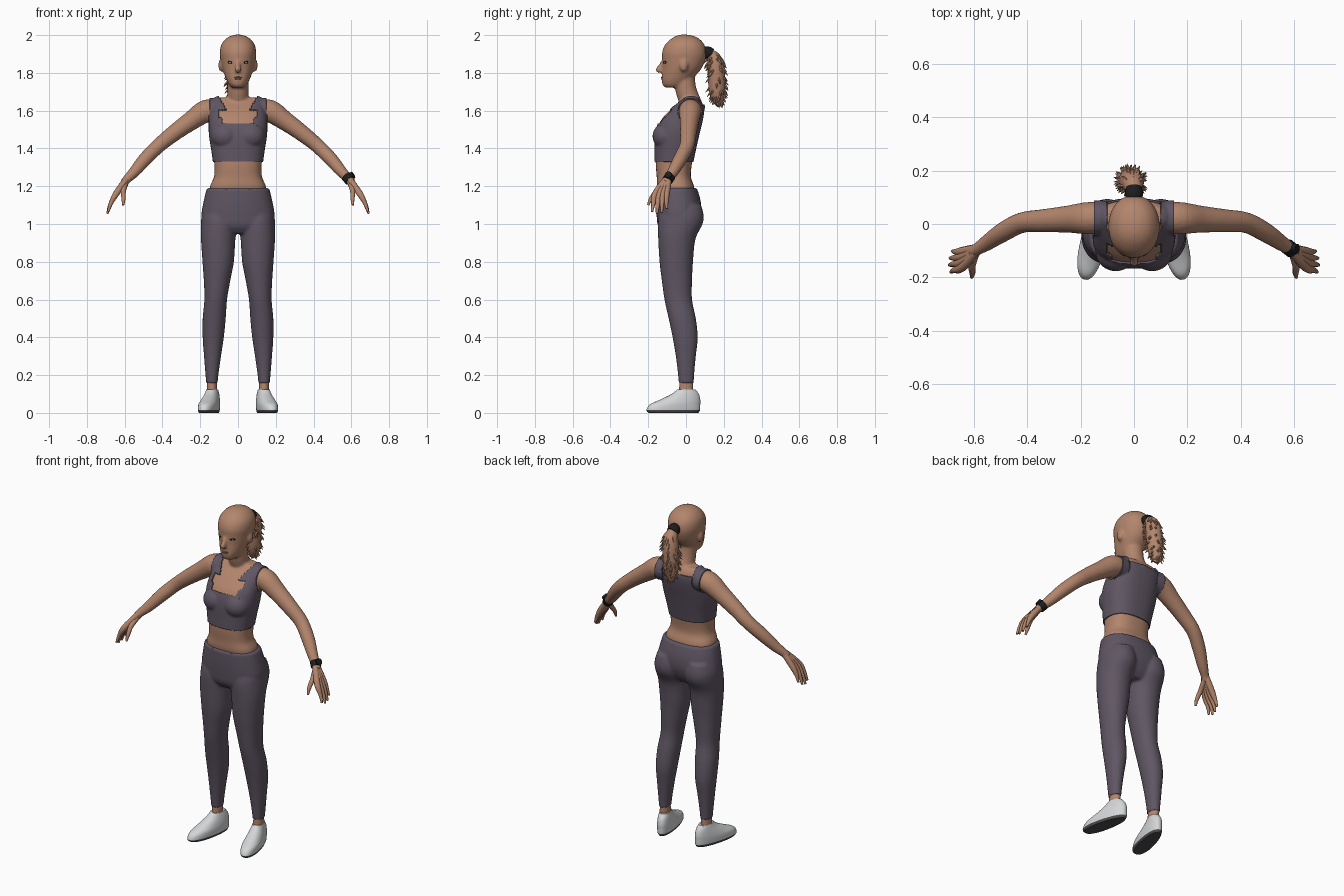
import bpy, bmesh, random
from math import sin, cos, pi, copysign, radians
from mathutils import Vector, Matrix

if "Cube" in bpy.data.objects:
    bpy.data.objects.remove(bpy.data.objects["Cube"])
random.seed(4)


def material(name, *rgb):
    m = bpy.data.materials.new(name)
    m.use_nodes = True
    m.diffuse_color = (*rgb, 1)
    m.node_tree.nodes["Principled BSDF"].inputs["Base Color"].default_value = (*rgb, 1)
    return m


SKIN = material("skin", .45, .235, .15)
LIPS = material("lips", .33, .15, .1)
CLOTH = material("purple grey fabric", .115, .093, .125)
WHITE = material("shoe white", .66, .67, .68)
SOLE = material("sole grey", .07, .07, .075)
BLACK = material("black", .012, .012, .013)
EYE = material("eye white", .7, .68, .66)


def spline(rows, k=6):
    """Catmull-Rom resampling of rows of any width."""
    out = []
    for i in range(len(rows) - 1):
        a, b = rows[max(i - 1, 0)], rows[i]
        c, d = rows[i + 1], rows[min(i + 2, len(rows) - 1)]
        for j in range(k):
            t = j / k
            out.append([q + t * (r - p + t * (2 * p - 5 * q + 4 * r - s + t * (3 * (q - r) + s - p))) / 2
                        for p, q, r, s in zip(a, b, c, d)])
    return out + [list(rows[-1])]


def loft(rows, power=2.3, n=40, side=1):
    """Stacked level slices: height, centre x, half width, front y, back y."""
    def bend(v):
        return copysign(abs(v) ** (2 / power), v)
    rings = []
    for z, cx, hx, yf, yb in spline(rows):
        angles = [2 * pi * i / n for i in range(n)]
        rings.append([Vector((side * (cx + hx * bend(cos(a))),
                              (yf + yb) / 2 + (yb - yf) / 2 * bend(sin(a)), z)) for a in angles])
    return rings


def limb(rows, side=1, n=16, k=5):
    """Round tube along points of x, y, z, radius."""
    pts = spline(rows, k)
    rings = []
    for i, (x, y, z, r) in enumerate(pts):
        t = Vector(pts[min(i + 1, len(pts) - 1)][:3]) - Vector(pts[max(i - 1, 0)][:3])
        u = t.cross(Vector((1, 1, 1))).normalized()
        v = t.cross(u).normalized()
        ring = [Vector((x, y, z)) + r * (u * cos(2 * pi * j / n) + v * sin(2 * pi * j / n)) for j in range(n)]
        rings.append([Vector((side * p.x, p.y, p.z)) for p in ring])
    return rings


def blob(centre, size, n=20):
    """Ellipsoid as a stack of rings."""
    rings = []
    for i in range(n // 2 + 1):
        a = .03 + (pi - .06) * i / (n // 2)
        rings.append([Vector(centre) + Vector((size[0] * sin(a) * cos(2 * pi * j / n),
                                               size[1] * sin(a) * sin(2 * pi * j / n),
                                               size[2] * cos(a))) for j in range(n)])
    return rings


def finish(mesh, angle=40):
    mesh.shade_smooth()
    mesh.set_sharp_from_angle(angle=radians(angle))


def build(name, parts, *mats, voxel=0, soften=3):
    """Skin the ring stacks into one object, optionally melting them together."""
    bm = bmesh.new()
    for rings in parts:
        loops = [[bm.verts.new(p) for p in ring] for ring in rings]
        for a, b in zip(loops, loops[1:]):
            for i in range(len(a)):
                bm.faces.new((a[i - 1], a[i], b[i], b[i - 1]))
        bm.faces.new(loops[0])
        bm.faces.new(loops[-1])
    bmesh.ops.recalc_face_normals(bm, faces=bm.faces)
    mesh = bpy.data.meshes.new(name)
    bm.to_mesh(mesh)
    bm.free()
    ob = bpy.data.objects.new(name, mesh)
    bpy.context.collection.objects.link(ob)
    if voxel:
        mod = ob.modifiers.new("melt", "REMESH")
        mod.mode, mod.voxel_size = "VOXEL", voxel
        mod = ob.modifiers.new("soften", "SMOOTH")
        mod.factor, mod.iterations = .5, soften
        graph = bpy.context.evaluated_depsgraph_get()
        ob.data = bpy.data.meshes.new_from_object(ob.evaluated_get(graph))
        ob.modifiers.clear()
    ob.data.materials.clear()
    for m in mats:
        ob.data.materials.append(m)
    finish(ob.data)
    return ob


# Body: torso, bust, neck, head, nose, ears and arms melted together
torso = loft([(1.15, 0, .15, -.14, .045), (1.2, 0, .148, -.153, .042), (1.25, 0, .127, -.155, .026),
              (1.31, 0, .125, -.16, .03), (1.38, 0, .133, -.16, .043), (1.47, 0, .147, -.158, .063),
              (1.54, 0, .148, -.138, .08), (1.6, 0, .143, -.088, .09), (1.64, 0, .138, -.043, .086),
              (1.67, 0, .115, -.01, .068)], 2.5)
head = loft([(1.722, 0, .03, -.11, -.03), (1.737, 0, .047, -.124, 0), (1.77, 0, .064, -.129, .035),
             (1.82, 0, .082, -.125, .08), (1.87, 0, .092, -.126, .103), (1.91, 0, .096, -.126, .108),
             (1.95, 0, .088, -.11, .097), (1.982, 0, .063, -.077, .068), (1.998, 0, .032, -.045, .03),
             (2.003, 0, .006, -.02, 0)], 2.1)
neck = limb([(0, .035, 1.6, .066), (0, .02, 1.65, .058), (0, 0, 1.71, .056), (0, -.01, 1.78, .056)])
nose = limb([(0, -.118, 1.868, .009), (0, -.136, 1.835, .012), (0, -.145, 1.817, .016), (0, -.135, 1.807, .012)])
arm = [(.1, .025, 1.6, .055), (.17, .022, 1.597, .061), (.25, .018, 1.545, .051), (.34, .012, 1.48, .044),
       (.42, .005, 1.415, .039), (.49, -.03, 1.345, .037), (.55, -.07, 1.275, .03),
       (.585, -.093, 1.24, .024), (.605, -.107, 1.215, .023)]
parts = [torso, head, neck, nose]
for s in (1, -1):
    parts += [limb(arm, s), blob((s * .068, -.105, 1.465), (.07, .066, .065)),
              blob((s * .091, -.012, 1.84), (.013, .022, .034))]
body = build("body", parts, SKIN, voxel=.008)


# Cropped top: body faces inside the garment outline, thickened outward
def in_top(c):
    x, y, z = abs(c.x), c.y, c.z
    if z < 1.33 or z > 1.7 or x > (.15 if z > 1.5 else .168):
        return False
    if y > .03:
        return z < 1.63 or x > .1
    return z < 1.53 or x > .1 - .02 * (z < 1.56) or (z > 1.6 and x > .06 + (z - 1.6) * .6)


top = bpy.data.objects.new("cropped_top", body.data.copy())
bpy.context.collection.objects.link(top)
bm = bmesh.new()
bm.from_mesh(top.data)
for axis, at in (("Z", 1.33), ("Z", 1.53), ("Z", 1.63), ("X", .1), ("X", -.1), ("X", .15), ("X", -.15)):
    normal = Vector((axis == "X", 0, axis == "Z"))
    bmesh.ops.bisect_plane(bm, geom=bm.verts[:] + bm.edges[:] + bm.faces[:],
                           plane_co=normal * at, plane_no=normal)
bmesh.ops.delete(bm, geom=[f for f in bm.faces if not in_top(f.calc_center_median())], context="FACES")
bm.to_mesh(top.data)
bm.free()
top.data.materials[0] = CLOTH
finish(top.data, 60)
shell = top.modifiers.new("cloth thickness", "SOLIDIFY")
shell.thickness, shell.offset = .007, 1

# Leggings: pelvis and both legs melted together
pelvis = loft([(1.19, 0, .165, -.16, .058), (1.12, 0, .182, -.16, .078), (1.05, 0, .193, -.156, .08),
               (.99, 0, .18, -.148, .06), (.95, 0, .12, -.12, .03)])
leg = [(1.1, .1, .075, -.12, .08), (1.05, .1, .092, -.14, .093), (1, .101, .095, -.149, .088),
       (.92, .105, .091, -.147, .05), (.8, .105, .083, -.14, .037), (.7, .111, .07, -.128, .032),
       (.6, .118, .06, -.114, .032), (.5, .126, .061, -.092, .052), (.4, .131, .056, -.071, .062),
       (.3, .135, .045, -.054, .052), (.2, .138, .034, -.042, .043), (.155, .138, .03, -.039, .041)]
build("leggings", [pelvis] + [loft(leg, 2.1, side=s) for s in (1, -1)], CLOTH, voxel=.008)

# Ankles, shoes, hands and eyes on both sides
shoe = [(0, 0, .041, -.203, .067), (.015, 0, .046, -.214, .076), (.045, 0, .047, -.195, .077),
        (.07, 0, .043, -.14, .077), (.1, 0, .036, -.078, .069), (.125, 0, .03, -.045, .05)]
thumb = [(.595, -.105, 1.22, .017), (.607, -.155, 1.175, .014), (.606, -.185, 1.135, .011), (.608, -.2, 1.1, .006)]
for s, side in ((1, "left"), (-1, "right")):
    build(side + "_ankle", [loft([(.06, .138, .028, -.04, .04), (.17, .138, .026, -.034, .037)], 2, side=s)], SKIN)

    ob = build(side + "_shoe", [loft(shoe, 2.2)], WHITE, SOLE)
    for v in ob.data.vertices:  # broaden the forefoot
        v.co.x *= 1 - .7 * min(v.co.y + .05, .05) * (v.co.y < .1)
    ob.data.transform(Matrix.Translation((s * .137, 0, 0)) @ Matrix.Rotation(s * radians(13), 4, "Z"))
    for p in ob.data.polygons:
        p.material_index = int(p.center.z < .014)

    fingers = [limb(thumb, s, 10)]
    for i in range(4):
        reach = (.95, 1.06, 1, .8)[i]
        y = -.163 + .02 * i
        fingers.append(limb([(.592, -.107 + .005 * i, 1.235, .017), (.645, y, 1.16, .017),
                             (.645 + .03 * reach, y - .01 + .003 * i, 1.16 - .055 * reach, .011),
                             (.645 + .044 * reach, y - .017 + .006 * i, 1.16 - .1 * reach, .006)], s, 10))
    build(side + "_hand", fingers, SKIN)

    x = s * .035
    build(side + "_eyelashes", [blob((x, -.104, 1.857), (.02, .0125, .0105))], BLACK)
    build(side + "_eyeball", [blob((x, -.106, 1.855), (.015, .013, .0075))], EYE)
    build(side + "_iris", [blob((x, -.117, 1.855), (.006, .004, .006))], BLACK)

build("mouth", [blob((0, -.122, 1.776), (.022, .0115, .005)), blob((0, -.122, 1.768), (.018, .0115, .005))], LIPS)

# Wristwatch on the left arm
build("watch", [limb([(.574, -.084, 1.252, .029), (.593, -.099, 1.23, .029)], n=20),
                limb([(.592, -.09, 1.25, .019), (.611, -.094, 1.262, .019)], n=12)], BLACK)

# Ponytail with loose strand tips, and its band
tail = [(0, .12, 1.905, .026), (-.003, .148, 1.875, .038), (-.007, .158, 1.83, .045), (-.012, .162, 1.77, .046),
        (-.016, .165, 1.7, .042), (-.02, .17, 1.65, .028), (-.022, .175, 1.62, .008)]
strands = [limb(tail, n=20)]
for x, y, z, r in spline(tail, 10)[8:-4]:
    for _ in range(2):
        a = random.uniform(0, 2 * pi)
        dx, dy = cos(a), sin(a)
        strands.append(limb([(x + r * .75 * dx, y + r * .75 * dy, z + .012, .009),
                             (x + r * 1.05 * dx, y + r * 1.05 * dy, z, .006),
                             (x + r * 1.4 * dx, y + r * 1.4 * dy, z - .016, .0008)], n=5, k=2))
build("ponytail", strands, SKIN)
build("hair_band", [limb([(0, .09, 1.908, .03), (0, .115, 1.906, .034), (0, .138, 1.898, .029)], n=20)], BLACK)
